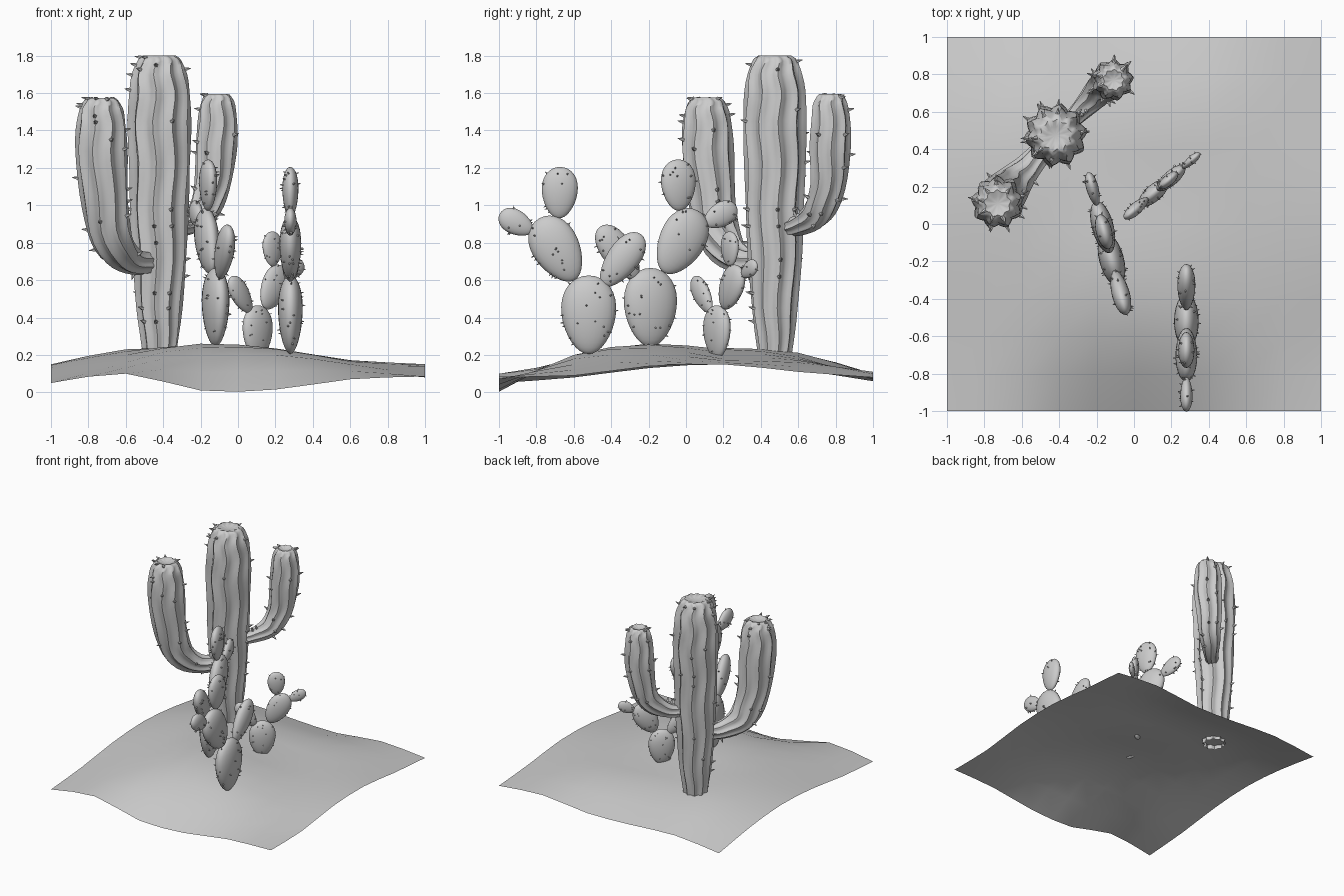
import bpy, bmesh, math, random
from mathutils import Vector, Matrix

if "Cube" in bpy.data.objects:
    bpy.data.objects.remove(bpy.data.objects["Cube"])

random.seed(4)


def finish(bm, name, angle=60):
    bmesh.ops.recalc_face_normals(bm, faces=bm.faces)
    me = bpy.data.meshes.new(name)
    bm.to_mesh(me)
    bm.free()
    ob = bpy.data.objects.new(name, me)
    bpy.context.collection.objects.link(ob)
    bpy.ops.object.select_all(action='DESELECT')
    ob.select_set(True)
    bpy.context.view_layer.objects.active = ob
    bpy.ops.object.shade_smooth_by_angle(angle=math.radians(angle))
    return ob


def spline(pts, t):
    """Catmull-Rom through numbers or vectors, t in 0..len-1."""
    i = min(int(t), len(pts) - 2)
    f = t - i
    b, c = pts[i], pts[i + 1]
    a = pts[i - 1] if i > 0 else b * 2 - c
    d = pts[i + 2] if i + 2 < len(pts) else c * 2 - b
    return (b * 2 + (c - a) * f + (a * 2 - b * 5 + c * 4 - d) * f * f
            + (b * 3 - a - c * 3 + d) * f ** 3) * 0.5


def add_spine(bm, pos, normal, length, radius):
    rot = normal.to_track_quat('Z', 'Y').to_matrix().to_4x4()
    m = Matrix.Translation(pos + normal * length * 0.35) @ rot
    bmesh.ops.create_cone(bm, cap_ends=True, segments=5, radius1=radius,
                          radius2=radius * 0.15, depth=length, matrix=m)


# Sandy ground sheet
HEIGHTS = [[.05, .10, .01, .015, .07, .085],
           [.08, .16, .19, .20, .15, .09],
           [.13, .20, .26, .235, .17, .14],
           [.15, .23, .23, .19, .17, .15],
           [.12, .21, .20, .18, .16, .11],
           [.06, .10, .08, .07, .11, .08]]
bm = bmesh.new()
bmesh.ops.create_grid(bm, x_segments=10, y_segments=10, size=1)
for v in bm.verts:
    u, w = (v.co.x + 1) * 2.5, (v.co.y + 1) * 2.5
    v.co.z = max(0, spline([spline(row, u) for row in HEIGHTS], w))
finish(bm, "ground")


# Ribbed columns
def column(name, path, radii, ribs, steps, spines, amp=0.09):
    pts = [Vector(p) for p in path]
    per, n = 4, len(path) - 1
    count = ribs * per
    bm, sp = bmesh.new(), bmesh.new()
    rings, spots = [], []
    side = None
    for k in range(steps + 1):
        t = n * k / steps
        c, r = spline(pts, t), spline(radii, t)
        tan = (spline(pts, min(t + .02, n)) - spline(pts, max(t - .02, 0))).normalized()
        if side is None:
            side = tan.orthogonal()
        side = (side - tan * side.dot(tan)).normalized()
        up = tan.cross(side)
        twist = 0.06 * math.sin(k * 1.1)
        ring = []
        for j in range(count):
            a = 2 * math.pi * j / count + twist
            d = side * math.cos(a) + up * math.sin(a)
            rr = r * (1 + amp * math.cos(2 * math.pi * j / per) - amp * .4)
            ring.append(bm.verts.new(c + d * rr))
            if j % per == 0 and 2 < k < steps:
                spots.append((c + d * rr, d.copy()))
        rings.append(ring)
    # Sunken crown
    top = pts[-1]
    rings.append([bm.verts.new(top + (v.co - top) * .55 - tan * .012) for v in rings[-1]])
    for lo, hi in zip(rings, rings[1:]):
        for j in range(count):
            q = (j + 1) % count
            bm.faces.new((lo[j], lo[q], hi[q], hi[j]))
    tip = bm.verts.new(top - tan * .02)
    for j in range(count):
        bm.faces.new((rings[-1][j], rings[-1][(j + 1) % count], tip))
    finish(bm, name)
    for pos, d in random.sample(spots, spines):
        add_spine(sp, pos, (d + Vector((0, 0, .25))).normalized(), .034, .012)
    finish(sp, name + "_spines", 30)


column("tall_trunk",
       [(-.42, .475, z) for z in (.19, .45, .8, 1.15, 1.45, 1.66, 1.77, 1.8)],
       [.085, .118, .143, .155, .163, .15, .115, .085], 10, 28, 38)
column("left_arm",
       [(-.45, .43, .69), (-.57, .30, .705), (-.665, .195, .80), (-.71, .14, 1.0),
        (-.73, .115, 1.3), (-.73, .11, 1.48), (-.73, .11, 1.55), (-.73, .11, 1.575)],
       [.055, .072, .105, .12, .135, .12, .095, .07], 9, 28, 26)
column("right_arm",
       [(-.38, .51, .88), (-.28, .61, .895), (-.19, .705, .965), (-.14, .755, 1.1),
        (-.115, .77, 1.33), (-.11, .77, 1.51), (-.11, .77, 1.575), (-.11, .77, 1.595)],
       [.04, .055, .078, .092, .107, .095, .075, .055], 9, 28, 24)

# Paddle cactus: each pad is start (u, z), end (u, z), width, thickness
PADS = [((0, 0), (0, .42), .29, .13),
        ((.075, .395), (.265, .725), .25, .115),
        ((.16, .725), (.15, 1.0), .19, .085),
        ((.30, .655), (.475, .75), .13, .065),
        ((-.075, .365), (-.28, .64), .17, .095)]


def paddle_cactus(name, base, angle, scale):
    place = (Matrix.Translation(base) @ Matrix.Rotation(math.radians(angle), 4, 'Z')
             @ Matrix.Scale(scale, 4))
    sp = bmesh.new()
    for i, (a, b, w, t) in enumerate(PADS):
        a, b = Vector((a[0], 0, a[1])), Vector((b[0], 0, b[1]))
        axis = b - a
        tilt = Matrix.Rotation(math.atan2(axis.x, axis.z), 4, 'Y')
        m = place @ Matrix.Translation((a + b) / 2) @ tilt

        def egg(p):
            k = 1 + .17 * p.z
            return m @ Vector((p.x * k * w / 2, p.y * k * t / 2, p.z * axis.length / 2))

        bm = bmesh.new()
        bmesh.ops.create_uvsphere(bm, u_segments=24, v_segments=16, radius=1)
        for v in bm.verts:
            v.co = egg(v.co)
        finish(bm, f"{name}_pad_{i + 1}")
        # Small spines over the pad
        for _ in range(int(8 + 60 * w)):
            z, h = random.uniform(-.75, .85), random.uniform(0, 2 * math.pi)
            s = math.sqrt(1 - z * z)
            p = Vector((s * math.cos(h), s * math.sin(h), z))
            nrm = m.to_3x3() @ Vector((p.x / w, p.y / t, p.z / axis.length))
            add_spine(sp, egg(p), nrm.normalized(), .018 * scale, .006 * scale)
    finish(sp, name + "_spines", 30)


paddle_cactus("front_paddle", (.28, -.52, .205), -90, 1)
paddle_cactus("middle_paddle", (-.12, -.19, .245), 105, 1)
paddle_cactus("small_paddle", (.105, .165, .18), 41, .68)
